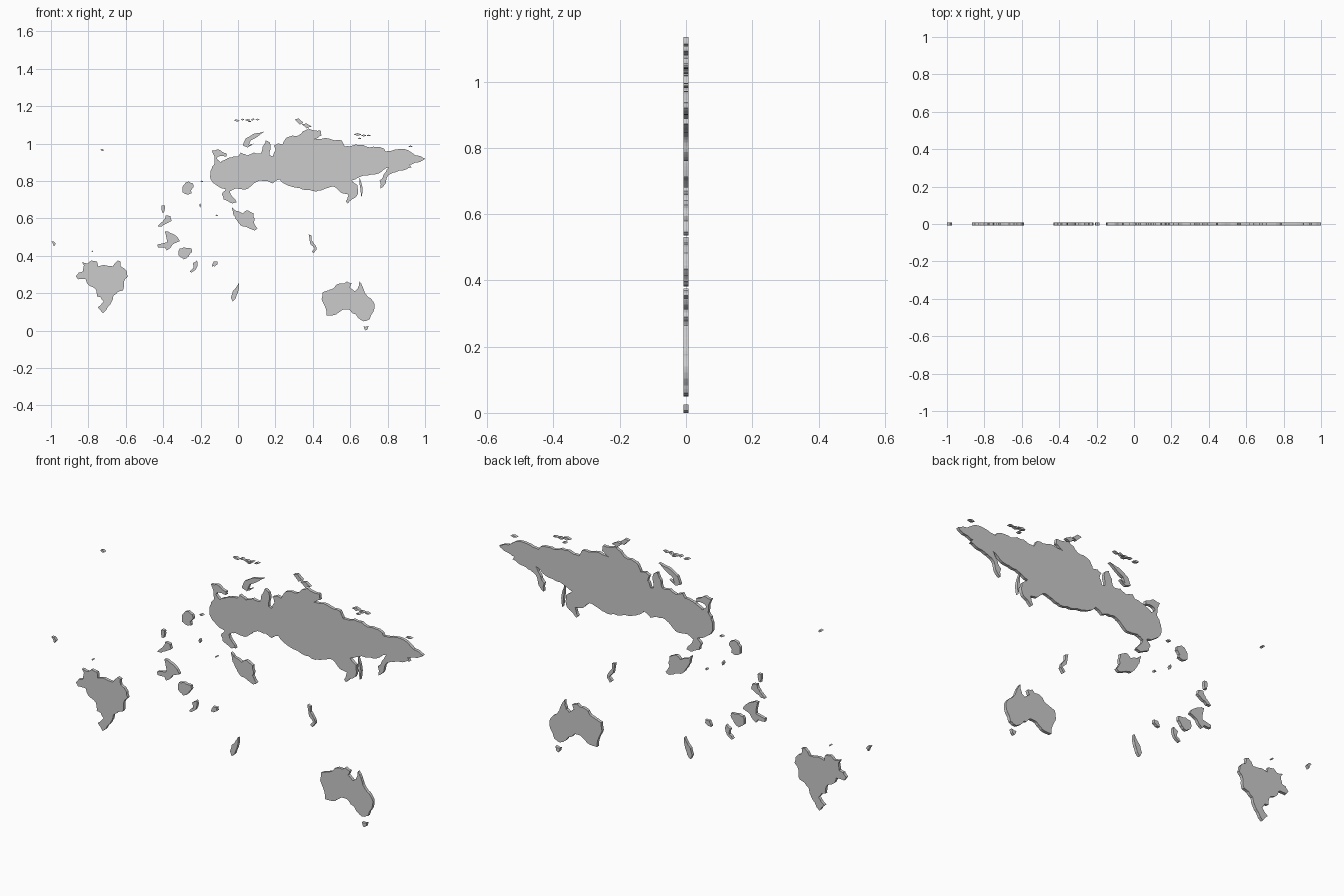
import bpy, bmesh, random
from mathutils import Vector

random.seed(4)
HALF = 0.0075              # half thickness of the plates
S, CX, CY = 187.2, 238.3, 331.3   # map grid: 187.2 steps per unit, origin, rows run downwards


def roughen(pts, amount, levels):
    """Midpoint displacement gives the traced outline a ragged coast."""
    for _ in range(levels):
        out = []
        for a, b in zip(pts, pts[1:] + pts[:1]):
            d = b - a
            n = Vector((-d.y, d.x))
            out += [a, (a + b) / 2 + n * random.uniform(-amount, amount)]
        pts = out
    return pts


def land(name, outline, amount=0.1, levels=2):
    """Flat plate in the XZ plane, extruded along Y."""
    pts = [Vector(((u - CX) / S, (CY - v) / S)) for u, v in outline]
    pts = roughen(pts, amount, levels)
    bm = bmesh.new()
    face = bm.faces.new([bm.verts.new((p.x, -HALF, p.y)) for p in pts])
    ext = bmesh.ops.extrude_face_region(bm, geom=[face], use_keep_orig=True)
    moved = [g for g in ext["geom"] if isinstance(g, bmesh.types.BMVert)]
    bmesh.ops.translate(bm, verts=moved, vec=(0, 2 * HALF, 0))
    bmesh.ops.triangulate(bm, faces=[f for f in bm.faces if len(f.verts) > 4])
    bmesh.ops.recalc_face_normals(bm, faces=bm.faces)
    mesh = bpy.data.meshes.new(name)
    bm.to_mesh(mesh)
    bm.free()
    obj = bpy.data.objects.new(name, mesh)
    bpy.context.collection.objects.link(obj)


def islets(name, spots):
    """Small islands as little slanted lozenges: centre, half width, half height, slant."""
    for i, (u, v, w, h, k) in enumerate(spots):
        land(f"{name}_{i + 1}", [(u - w, v - k), (u, v - h), (u + w, v + k), (u, v + h)], 0.05, 1)


# Large northern mainland, clockwise from the north-west peninsula
land("north_mainland", [
    (212, 151), (219, 150), (227, 154), (227, 157), (219, 157), (217, 159), (221, 163), (226, 160),
    (230, 158), (238, 157), (241, 153), (247, 156), (254, 153), (261, 154), (263, 147), (266, 141), (270, 143),
    (270, 156), (273, 157), (276, 151), (274, 146), (278, 144), (283, 145), (287, 138), (299, 136),
    (309, 129), (321, 131), (322, 136), (314, 140), (329, 139), (342, 141), (345, 147), (356, 145),
    (370, 148), (384, 149), (386, 152), (397, 150), (409, 151), (416, 156), (425.5, 159), (418, 163),
    (410, 165), (412, 168), (402, 171), (394, 173), (388, 177), (386, 184), (381, 189), (380, 181),
    (385, 174), (389, 168), (379, 174), (364, 176), (352, 181), (358, 186), (357, 197), (348, 204),
    (346, 202), (349, 195), (341, 193), (334, 187), (326, 189), (317, 192), (303, 190),
    (288, 186), (280, 180), (273, 184), (261, 181)] + [
    (253, 185), (246, 190), (236, 189), (230, 192), (237, 203), (233, 204), (224, 200), (222, 195), (226, 190),
    (217, 186), (211, 180), (211, 171), (215, 164)], 0.1)

# Northern islands
land("north_long_island", [(243, 146), (246, 139), (255, 134), (265, 132), (258, 137), (251, 141),
                           (249, 146), (254, 144), (248, 148)], 0.04)
land("north_cape_island_1", [(295, 120), (299, 119), (304, 123), (300, 125)], 0.05)
land("north_cape_island_2", [(302, 125), (307, 124), (312, 127), (307, 129)], 0.05)
islets("arctic_islet", [(237, 121, 3, 1, .5), (243, 120, 2, 1, 0), (248, 120.5, 3, 1, 0),
                        (253, 120, 2, 1, -.5), (258, 120, 2.5, .8, -.5), (250, 122, 2, .7, 0)])
islets("siberian_islet", [(358, 135, 4, 1.4, 0), (364, 136, 3, 1, 0), (369, 136, 2.5, .8, 0),
                          (360, 139, 2, .8, 0), (411, 147, 3, .8, 0)])
land("east_narrow_island", [(360, 178), (362, 184), (363, 190), (362, 198), (361, 192), (360, 185)], 0.03)

# West and south of the mainland
land("central_europe", [(183, 187), (186, 183), (189, 182), (193, 184), (194, 188), (191, 191),
                        (192, 194), (187, 195), (183, 193)])
islets("europe_speck", [(202, 182, 2, .8, 0), (200.5, 206, 1, 2, 0), (217, 216, 1.2, .8, -.3)])
land("iberian_coast", [(162, 206), (165, 206), (165, 210), (164, 213), (162, 213)])
land("persian_plateau", [(232, 208), (235, 211), (239, 212), (243, 214), (247, 211), (254, 214), (255, 220),
                         (254, 223), (258, 229), (255, 231), (248, 228), (243, 227), (238, 222), (234, 216)])

# African pieces
land("northwest_africa", [(158, 227), (163, 222), (166, 216), (171, 217), (172, 221), (167, 224), (162, 227)])
land("west_sahara_plateau", [(158, 248), (158, 245), (167, 243), (165, 232), (168, 232), (178, 238), (180, 242),
                             (173, 245), (170, 249), (167, 251), (165, 248)], 0.06)
land("gulf_coast", [(179, 256), (180, 249), (185, 248), (192, 249), (192, 253), (189, 257), (184, 260), (180, 257)])
land("equator_coast", [(190, 272), (194, 269), (193, 264), (197, 261), (198, 264), (196, 270), (192, 273)])
land("lake_highlands", [(212, 267), (214, 262), (218, 262), (218, 265), (215, 267)])
land("southeast_long_island", [(231, 298), (233, 292), (237, 287), (239, 283.5), (239.5, 288), (236, 299), (233, 302)], 0.06)

# East Asian island chain
land("eastern_archipelago", [(309, 235), (312, 236), (312, 241), (316, 246), (317, 250), (314, 254), (312, 252),
                             (315, 249), (311, 245), (310, 240)], 0.06)

# Southern continent and its island
land("southern_continent", [
    (323, 293), (329, 291), (334, 289), (336, 286), (341, 284), (345, 284), (347, 282), (352, 284),
    (350, 288), (355, 292), (358, 290), (360, 282), (363, 287), (365, 293), (371, 299), (375, 305),
    (374, 312), (370, 320), (364, 322), (359, 319), (356, 315), (353, 314), (349, 310), (342, 311), (337, 315),
    (327, 316), (326, 309), (322, 300)], 0.08)
land("southern_island", [(364, 327), (366, 327.5), (369, 326.5), (368, 330), (366, 331.3), (365, 330)], 0.0)

# South American mass and nearby specks
land("south_america", [
    (76, 277), (79, 273), (83, 272), (84, 266), (82, 263), (88, 264), (92, 261), (97, 262), (98, 267),
    (106, 266), (113, 267), (118, 261), (121, 262), (121, 267), (127, 272), (128, 277), (124, 283),
    (123, 291), (114, 296), (112, 302), (103, 314), (98, 308), (104, 302), (101, 298), (97, 297), (96, 290),
    (88, 285), (86, 280), (78, 280)], 0.1)
islets("ocean_speck", [(92.5, 252, 1, .7, 0), (102.5, 150.5, 2, 1.2, .5)])
land("west_ocean_island", [(51.2, 242), (54, 242), (56, 244.5), (54, 247), (53, 244)], 0.0)
